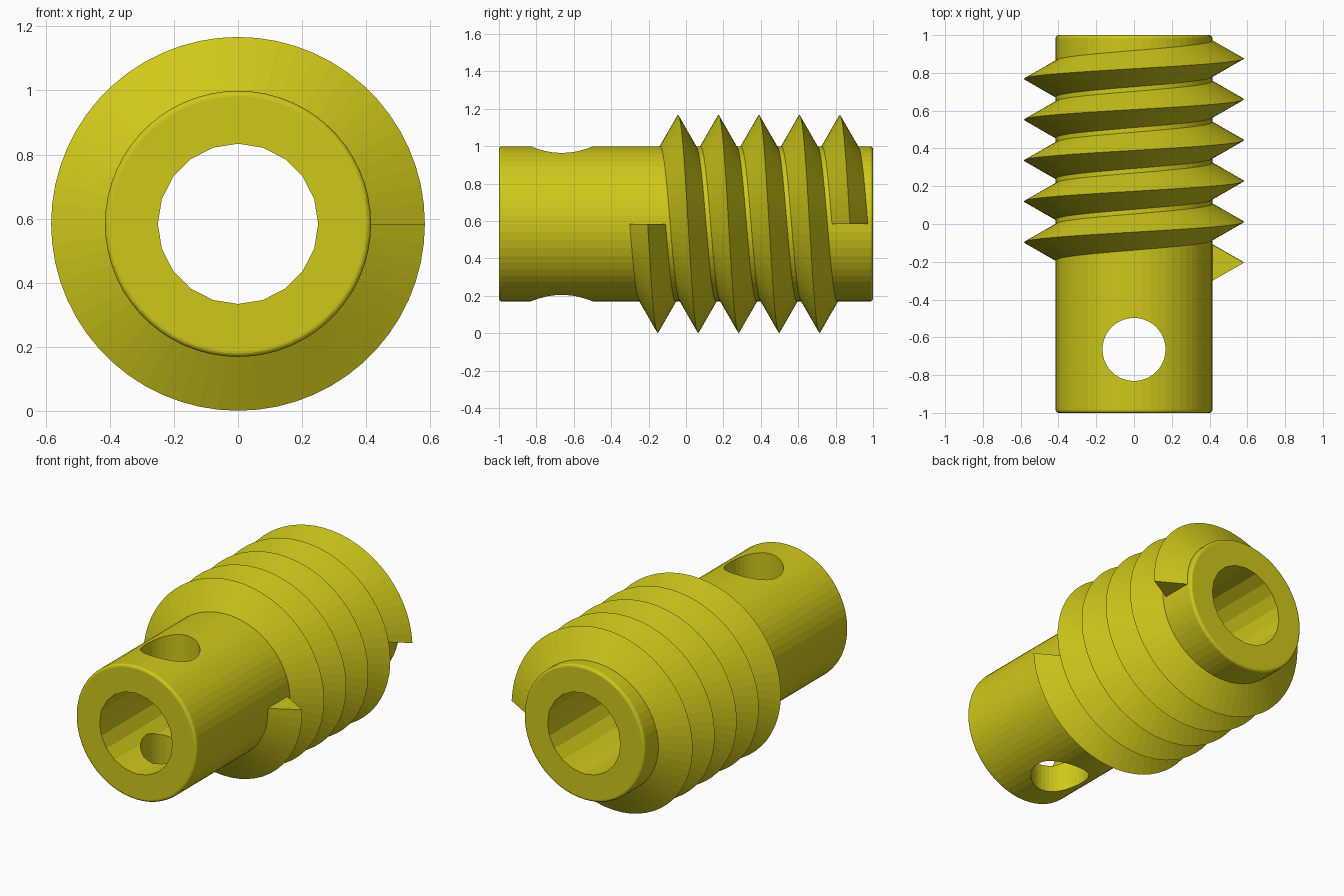
import bpy, bmesh
from math import sin, cos, pi

if "Cube" in bpy.data.objects:
    bpy.data.objects.remove(bpy.data.objects["Cube"])

AXIS_Z = 0.584
R_OUT, R_BORE, R_CREST = 0.415, 0.25, 0.583
PITCH, TURNS, START_Y = 0.2163, 5, -0.205

mat = bpy.data.materials.new("yellow")
mat.diffuse_color = (0.62, 0.58, 0.01, 1)
mat.use_nodes = True
mat.node_tree.nodes["Principled BSDF"].inputs["Base Color"].default_value = mat.diffuse_color


def make_object(name, bm):
    bmesh.ops.recalc_face_normals(bm, faces=bm.faces)
    mesh = bpy.data.meshes.new(name)
    bm.to_mesh(mesh)
    bm.free()
    obj = bpy.data.objects.new(name, mesh)
    bpy.context.collection.objects.link(obj)
    mesh.materials.append(mat)
    return obj


def ring(bm, radius, y, sides):
    return [bm.verts.new((radius * cos(2 * pi * i / sides), y,
                          AXIS_Z + radius * sin(2 * pi * i / sides))) for i in range(sides)]


def bridge(bm, a, b):
    n = len(a)
    for i in range(n):
        j = (i + 1) % n
        bm.faces.new((a[i], a[j], b[j], b[i]))


# Hollow shank with small rounded outer rims
SIDES = 60
FILLET = 0.017
arc = [(R_OUT - FILLET * (1 - cos(t * pi / 8)), 1 - FILLET * (1 - sin(t * pi / 8)))
       for t in range(5)]
profile = [(R_BORE, -1)] + [(r, -y) for r, y in reversed(arc)] + arc + [(R_BORE, 1)]
bm = bmesh.new()
rings = [ring(bm, r, y, 20 if r == R_BORE else SIDES) for r, y in profile]
for a, b in zip(rings[1:-1], rings[2:-1]):
    bridge(bm, a, b)
bridge(bm, rings[-1], rings[0])
# flat annular ends join the coarser bore to the finer outside (three sides to one)
k = SIDES // 20
for bore, rim in ((rings[0], rings[1]), (rings[-1], rings[-2])):
    for i in range(20):
        outer = [rim[(i * k + s) % SIDES] for s in range(k + 1)]
        bm.faces.new([bore[i]] + outer + [bore[(i + 1) % 20]])
shank = make_object("shank", bm)

# Vertical pin hole through both walls
bpy.ops.mesh.primitive_cylinder_add(vertices=40, radius=0.167, depth=2,
                                    location=(0, -0.664, AXIS_Z))
cutter = bpy.context.object
cutter.name = "pin_hole_cutter"
cutter.data.materials.append(mat)
cutter.hide_render = True
cutter.hide_viewport = True
hole = shank.modifiers.new("pin_hole", 'BOOLEAN')
hole.operation = 'DIFFERENCE'
hole.solver = 'EXACT'
hole.object = cutter

# Helical V thread, five turns, square-cut ends
section = [(0.395, -0.096), (R_OUT, -0.096), (R_CREST, 0), (R_OUT, 0.096), (0.395, 0.096)]
STEPS = 60
bm = bmesh.new()
loops = []
for i in range(TURNS * STEPS + 1):
    a = -2 * pi * i / STEPS
    y0 = START_Y + PITCH * i / STEPS
    loops.append([bm.verts.new((r * cos(a), y0 + dy, AXIS_Z + r * sin(a))) for r, dy in section])
for a, b in zip(loops, loops[1:]):
    bridge(bm, a, b)
bm.faces.new(loops[0])
bm.faces.new(loops[-1])
thread = make_object("thread", bm)
